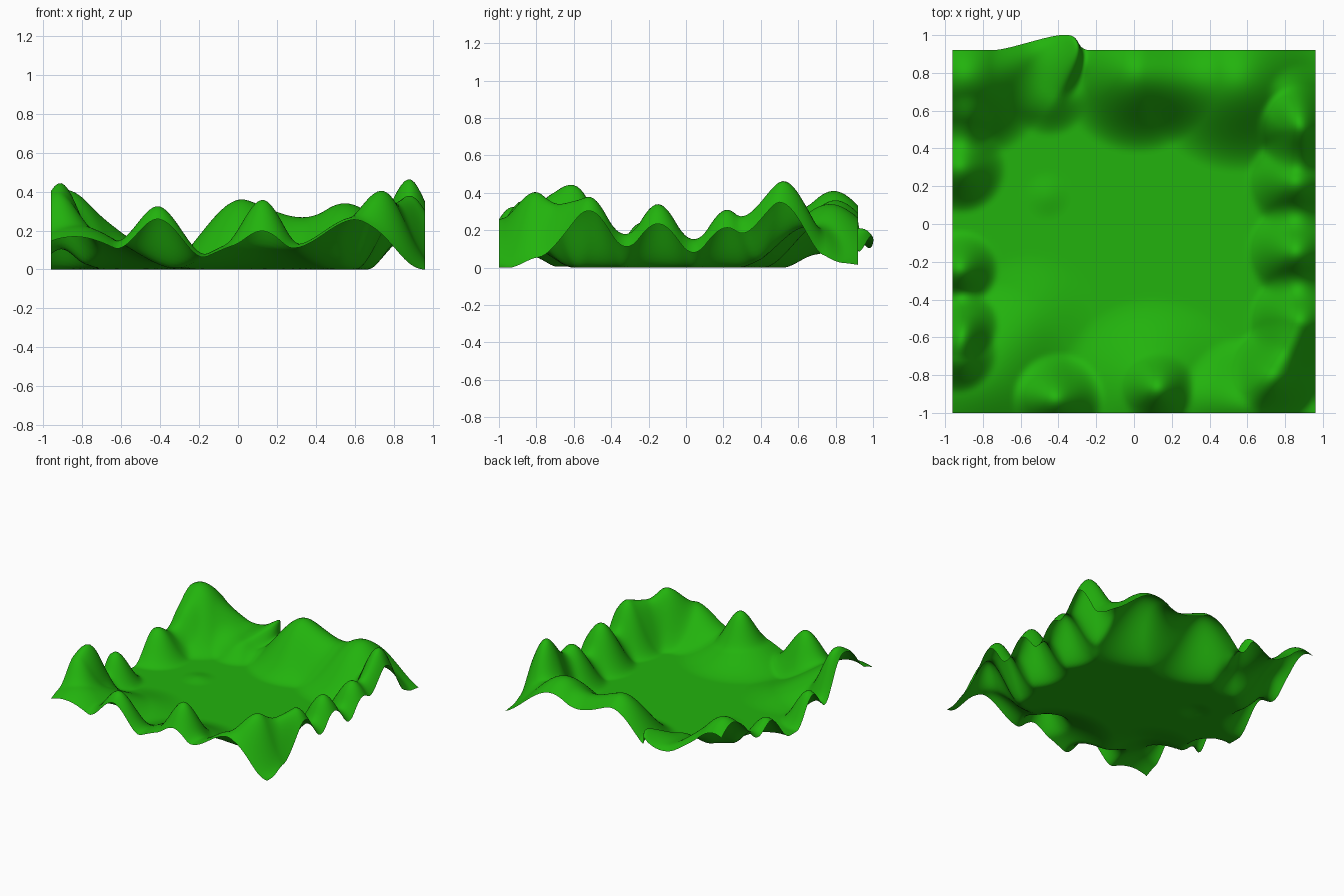
import bpy, bmesh, math

# Hills: x, y, radius, height (added together, like soft-selected pulls)
HILLS = [
    # left side
    (-.89, .79, .46, .41), (-.88, .54, .15, .06), (-.92, .30, .25, .23),
    (-.92, -.24, .21, .24), (-.94, -.68, .22, .22), (-.90, -.53, .19, .23),
    (-.84, -.82, .53, .23),
    # front side
    (-.40, -.93, .25, .31), (.10, -.88, .50, .17), (.13, -.87, .20, .19),
    (.60, -.95, .36, .27), (.77, -.77, .26, .32),
    # right side
    (.88, -.52, .28, .38), (.86, -.15, .27, .34), (.86, .22, .27, .31),
    (.89, .50, .24, .44), (.88, .67, .18, .10),
    # back side
    (.55, .77, .50, .34), (.02, .80, .43, .36),
    (-.43, .87, .21, .20), (-.45, .68, .22, .12),
    # gentle swells on the meadow floor
    (-.55, -.50, .35, .05), (-.46, .15, .13, .015),
]


def falloff(x, y, cx, cy, r):
    t = max(0.0, 1 - math.hypot(x - cx, y - cy) / r)
    return t * t * (3 - 2 * t)


# Valley sheet
N = 110
bm = bmesh.new()
bmesh.ops.create_grid(bm, x_segments=N, y_segments=N, size=0.96)
for v in bm.verts:
    x, y = v.co.x, v.co.y - 0.04
    z = sum(h * falloff(x, y, cx, cy, r) for cx, cy, r, h in HILLS)
    # the back hill leans outward and to the right
    lean = falloff(x, y, -.49, .85, .27)
    v.co = (x + .15 * lean, y + .098 * lean, z)
for f in bm.faces:
    f.smooth = True
me = bpy.data.meshes.new("valley_terrain")
bm.to_mesh(me)
bm.free()

# Grass colour
grass = bpy.data.materials.new("grass green")
grass.diffuse_color = (.016, .45, .004, 1)
me.materials.append(grass)
ob = bpy.data.objects.new("valley_terrain", me)
bpy.context.collection.objects.link(ob)
